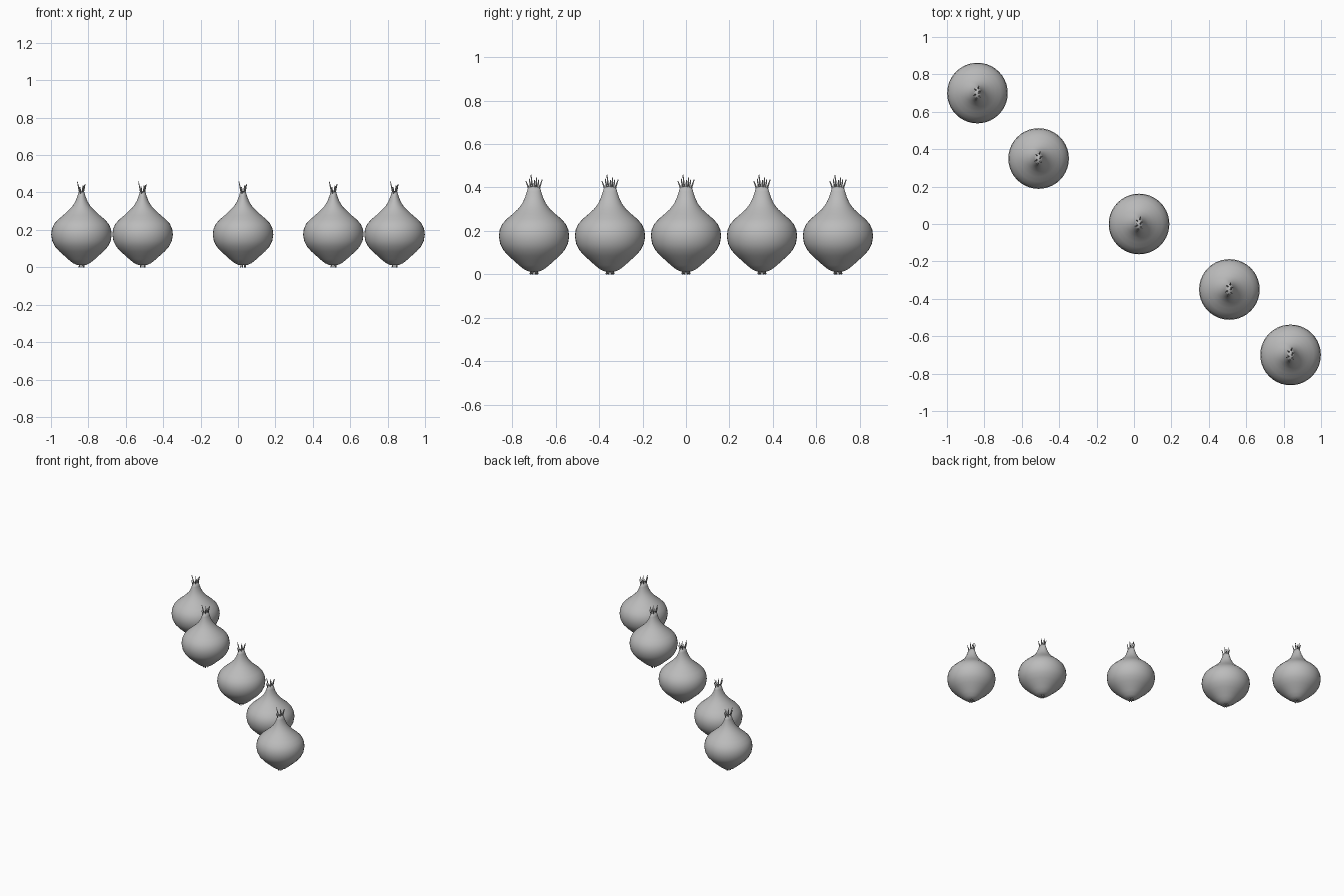
import bpy, bmesh, math
from mathutils import Vector

if "Cube" in bpy.data.objects:
    bpy.data.objects.remove(bpy.data.objects["Cube"])

grey = bpy.data.materials.new("grey_skin")
grey.diffuse_color = (0.5, 0.5, 0.5, 1)
grey.use_nodes = True
grey.node_tree.nodes["Principled BSDF"].inputs["Base Color"].default_value = grey.diffuse_color

# Bulb profile: radius, height
PROFILE = [(0.0, 0.012), (0.022, 0.012), (0.045, 0.022), (0.07, 0.042), (0.092, 0.062),
           (0.118, 0.085), (0.142, 0.112), (0.156, 0.14), (0.162, 0.175), (0.158, 0.205),
           (0.146, 0.232), (0.124, 0.256), (0.098, 0.278), (0.074, 0.3), (0.055, 0.325),
           (0.042, 0.352), (0.033, 0.38), (0.027, 0.402), (0.0, 0.405)]
CENTRES = [(-0.837, 0.70), (-0.51, 0.35), (0.027, 0.0), (0.51, -0.35), (0.837, -0.70)]
SIDES = 40


def finish(bm, name):
    bmesh.ops.recalc_face_normals(bm, faces=bm.faces)
    me = bpy.data.meshes.new(name)
    bm.to_mesh(me)
    bm.free()
    me.materials.append(grey)
    for p in me.polygons:
        p.use_smooth = True
    return me


def make_bulb():
    bm = bmesh.new()
    rings = []
    for r, z in PROFILE:
        if r == 0:
            rings.append([bm.verts.new((0, 0, z))] * SIDES)
            continue
        # The neck narrows sideways towards its tip
        squash = 1 - 0.45 * max(0, (z - 0.3) / 0.105)
        rings.append([bm.verts.new((r * squash * math.cos(2 * math.pi * i / SIDES),
                                    r * math.sin(2 * math.pi * i / SIDES), z))
                      for i in range(SIDES)])
    for a, b in zip(rings, rings[1:]):
        for i in range(SIDES):
            j = (i + 1) % SIDES
            quad = list(dict.fromkeys((a[i], a[j], b[j], b[i])))
            bm.faces.new(quad)
    return finish(bm, "bulb")


def add_strand(bm, base, tip, r0, r1):
    # Tapered thin strand from base to tip
    base, tip = Vector(base), Vector(tip)
    d = tip - base
    m = d.to_track_quat('Z', 'Y').to_matrix().to_4x4()
    m.translation = (base + tip) / 2
    bmesh.ops.create_cone(bm, cap_ends=True, segments=6, radius1=r0, radius2=r1,
                          depth=d.length, matrix=m)


def make_sprouts():
    bm = bmesh.new()
    # Base y, then tip x, y, z
    for by, x, y, z in [(-0.02, -0.008, -0.038, 0.43), (-0.013, 0.016, -0.022, 0.44),
                        (-0.006, -0.022, -0.014, 0.458), (0.0, 0.012, 0.002, 0.435),
                        (0.007, 0.02, 0.012, 0.445), (0.014, -0.016, 0.022, 0.437),
                        (0.02, 0.008, 0.038, 0.437)]:
        add_strand(bm, (x * 0.3, by, 0.385), (x, y, z), 0.005, 0.002)
    return finish(bm, "sprouts")


def make_roots():
    bm = bmesh.new()
    for i in range(7):
        a = 2 * math.pi * i / 7
        c, s = math.cos(a), math.sin(a)
        add_strand(bm, (0.01 * c, 0.012 * s, 0.02), (0.014 * c, 0.019 * s, 0.0), 0.004, 0.003)
    return finish(bm, "roots")


# Five identical onions in a diagonal row
parts = [make_bulb(), make_sprouts(), make_roots()]
for n, (x, y) in enumerate(CENTRES, 1):
    for me in parts:
        ob = bpy.data.objects.new(f"onion_{n}_{me.name}", me)
        ob.location = (x, y, 0)
        bpy.context.collection.objects.link(ob)
